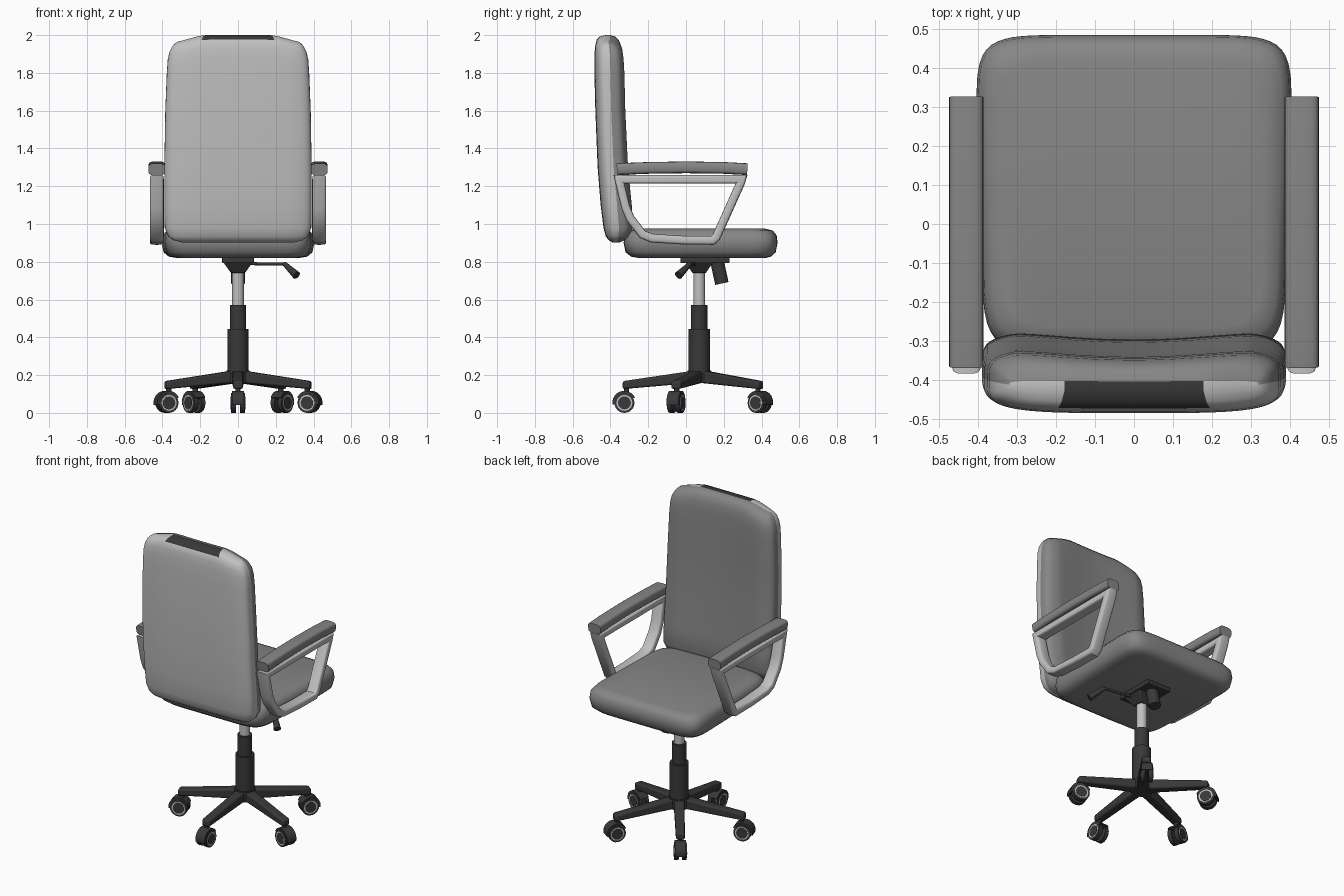
import bpy, bmesh, math
from mathutils import Vector, Matrix

if "Cube" in bpy.data.objects:
    bpy.data.objects.remove(bpy.data.objects["Cube"])


def material(name, v):
    m = bpy.data.materials.new(name)
    m.diffuse_color = (v, v, v, 1)
    m.use_nodes = True
    m.node_tree.nodes["Principled BSDF"].inputs["Base Color"].default_value = m.diffuse_color
    return m


GREY = material("grey fabric", 0.24)
LIGHT = material("light grey plastic", 0.53)
DARK = material("dark plastic", 0.04)


def finish(name, bm, mats, bevel=0, angle=40):
    bmesh.ops.recalc_face_normals(bm, faces=bm.faces[:])
    me = bpy.data.meshes.new(name)
    bm.to_mesh(me)
    bm.free()
    for m in mats:
        me.materials.append(m)
    ob = bpy.data.objects.new(name, me)
    bpy.context.collection.objects.link(ob)
    if bevel:
        b = ob.modifiers.new("bevel", 'BEVEL')
        b.width, b.segments = bevel, 2
    bpy.ops.object.select_all(action='DESELECT')
    ob.select_set(True)
    bpy.context.view_layer.objects.active = ob
    bpy.ops.object.shade_smooth_by_angle(angle=math.radians(angle))
    return ob


def cushion(name, rows, n, K, warp, mats, rule):
    """Stack of superellipse rings; rows are (z, half width, y back, y front)."""
    bm = bmesh.new()
    rings = []
    for z, w, yb, yf in rows:
        ring = []
        for i in range(2 * K):
            s = -math.cos(math.pi * i / K)
            sign = 1 if i <= K else -1
            h = (yf - yb) / 2
            y = (yb + yf) / 2 + sign * h * max(0, 1 - abs(s) ** n) ** (1 / n)
            ring.append(bm.verts.new(warp(w * s, y, z, h, i < K)))
        rings.append(ring)
    for a, b in zip(rings, rings[1:]):
        for i in range(2 * K):
            j = (i + 1) % (2 * K)
            f = bm.faces.new((a[i], a[j], b[j], b[i]))
            f.material_index = rule(f.calc_center_median(), i >= K)
    for r in (rings[0], rings[-1]):          # end caps as cross strips
        for i in range(K):
            vs = [r[i], r[i + 1], r[(2 * K - i - 1) % (2 * K)], r[(2 * K - i) % (2 * K)]]
            f = bm.faces.new(list(dict.fromkeys(vs)))
            f.material_index = rule(f.calc_center_median(), True)
    return finish(name, bm, mats, angle=60)


def sweep(name, path, cx, hx, ht, mat, closed):
    """Rounded section swept along a path in the y-z plane."""
    bm = bmesh.new()
    rings, N = [], len(path)
    pts = [Vector(p) for p in path]
    for k, p in enumerate(pts):
        a = pts[k - 1] if closed or k else p
        b = pts[(k + 1) % N] if closed or k < N - 1 else p
        d1, d2 = (p - a).normalized(), (b - p).normalized()
        t = (d1 + d2).normalized()
        nrm = Vector((-t.y, t.x))
        miter = 1 / max(0.6, t.dot(d2 if d2.length else d1))
        ring = []
        for q in range(20):
            c, s = math.cos(math.tau * q / 20), math.sin(math.tau * q / 20)
            u = math.copysign(abs(c) ** 0.5, c) * hx
            v = math.copysign(abs(s) ** 0.5, s) * ht * miter
            ring.append(bm.verts.new((cx + u, p.x + nrm.x * v, p.y + nrm.y * v)))
        rings.append(ring)
    for k in range(N if closed else N - 1):
        a, b = rings[k], rings[(k + 1) % N]
        for i in range(20):
            j = (i + 1) % 20
            bm.faces.new((a[i], a[j], b[j], b[i]))
    if not closed:
        bm.faces.new(rings[0])
        bm.faces.new(rings[-1])
    return finish(name, bm, [mat])


def rod(name, p, q, r1, mat, r2=None, seg=24):
    p, q = Vector(p), Vector(q)
    bm = bmesh.new()
    m = Matrix.Translation((p + q) / 2) @ (q - p).to_track_quat('Z', 'Y').to_matrix().to_4x4()
    bmesh.ops.create_cone(bm, cap_ends=True, segments=seg, radius1=r1,
                          radius2=r1 if r2 is None else r2, depth=(q - p).length, matrix=m)
    return finish(name, bm, [mat])


def block(name, fn, mat, bevel):
    """Cube whose corners (each +-1) are placed by fn."""
    bm = bmesh.new()
    bmesh.ops.create_cube(bm, size=2)
    for v in bm.verts:
        v.co = Vector(fn(*v.co))
    return finish(name, bm, [mat], bevel)


# Seat cushion, narrower towards the backrest
cushion("seat", [(.82, .33, -.25, .42), (.827, .372, -.29, .45), (.85, .40, -.32, .475),
                 (.90, .41, -.33, .485), (.94, .405, -.325, .48), (.965, .385, -.30, .46),
                 (.975, .345, -.265, .42)], 8, 40,
        lambda x, y, z, h, f: (x * (1 - .06 * (.485 - y) / .8), y, z), [GREY],
        lambda c, back: 0)


# Backrest: crowned top, hollowed front, light rear shell, dark grip on top
def back_warp(x, y, z, h, front):
    t = min(1, max(0, (.36 - abs(x)) / .2))
    lift = .038 * t * t * (3 - 2 * t) * min(1, max(0, (z - 1.8) / .15))
    if front:
        y -= .025 * max(0, 1 - (x / .3) ** 2) * h / .085
    return x, y, z + lift


def back_rule(c, rear):
    if abs(c.x) < .18 and c.z > 1.958 and rear:
        return 2
    return 1 if rear else 0


cushion("backrest", [(.903, .30, -.39, -.345), (.915, .345, -.41, -.315), (.935, .37, -.425, -.29),
                     (.98, .388, -.437, -.272), (1.1, .39, -.452, -.278), (1.3, .39, -.468, -.298),
                     (1.6, .385, -.48, -.312), (1.8, .377, -.485, -.316), (1.87, .372, -.485, -.32),
                     (1.91, .363, -.482, -.326), (1.94, .348, -.473, -.342),
                     (1.955, .333, -.455, -.365), (1.962, .32, -.425, -.40)],
        4, 48, back_warp, [GREY, LIGHT, DARK], back_rule)

# Armrests
for side, sx in (("left", -1), ("right", 1)):
    sweep(side + "_arm_frame", [(-.355, 1.237), (.295, 1.237), (.29, 1.22), (.16, .93), (.14, .913),
                                (-.02, .915), (-.18, .925), (-.23, .945), (-.295, 1.03), (-.32, 1.09)],
          sx * .43, .037, .023, LIGHT, True)
    sweep(side + "_arm_pad", [(-.365, 1.289), (-.35, 1.291), (-.2, 1.297), (0, 1.3), (.2, 1.297),
                              (.31, 1.291), (.325, 1.29)], sx * .43, .044, .031, GREY, False)

# Tilt mechanism under the seat
block("mount_plate", lambda x, y, z: (.085 * x, .1 + .13 * y, .808 + .014 * z), DARK, .004)
block("tilt_housing", lambda x, y, z: ((.058 + .022 * z) * x, .07 + (.055 + .02 * z) * y,
                                       .77 + .03 * z), DARK, .006)
rod("tension_knob", (0, .19, .685), (0, .165, .80), .036, DARK)
rod("lever_rod", (.05, .05, .79), (.25, .02, .788), .008, DARK)
rod("lever_paddle", (.245, .022, .79), (.31, -.04, .728), .012, DARK, .022)

# Gas lift column
CY = .07
for name, z0, z1, r, m in (("lift_rod", .55, .79, .031, LIGHT), ("lift_sleeve", .43, .572, .043, DARK),
                           ("lift_cover", .2, .445, .056, DARK), ("base_hub", .158, .225, .062, DARK)):
    rod(name, (0, CY, z0), (0, CY, z1), r, m, seg=32)

# Five legs with twin-wheel casters
for k in range(5):
    a = -math.pi / 2 + k * math.tau / 5
    d, t = Vector((math.cos(a), math.sin(a), 0)), Vector((-math.sin(a), math.cos(a), 0))

    def at(r, s, z):
        return Vector((0, CY, 0)) + d * r + t * s + Vector((0, 0, z))

    def leg(x, y, z):
        f = (x + 1) / 2
        return at(.02 + .385 * f, y * (.032 - .006 * f),
                  .192 - .045 * f + z * (.033 - .012 * f))

    block("leg", leg, DARK, .01)
    rod("caster_stem", at(.385, 0, .07), at(.385, 0, .14), .014, DARK, seg=12)
    for s in (-1, 1):
        rod("wheel", at(.396, s * .01, .053), at(.396, s * .036, .053), .053, DARK)
        rod("wheel_ring", at(.396, s * .034, .053), at(.396, s * .038, .053), .042, LIGHT)
        rod("wheel_cap", at(.396, s * .034, .053), at(.396, s * .040, .053), .034, DARK)
    # hood: half disc covering the upper outer side of the wheels
    bm = bmesh.new()
    arc = [math.radians(-10 + 15 * i) for i in range(12)]
    prof = [(.063 * math.cos(q), .063 * math.sin(q)) for q in arc]
    ends = [[bm.verts.new(at(.397 + u, s, .054 + v)) for u, v in prof] for s in (-.033, .033)]
    for e in ends:
        bm.faces.new(e)
    for i in range(12):
        j = (i + 1) % 12
        bm.faces.new((ends[0][i], ends[0][j], ends[1][j], ends[1][i]))
    finish("caster_hood", bm, [DARK])
